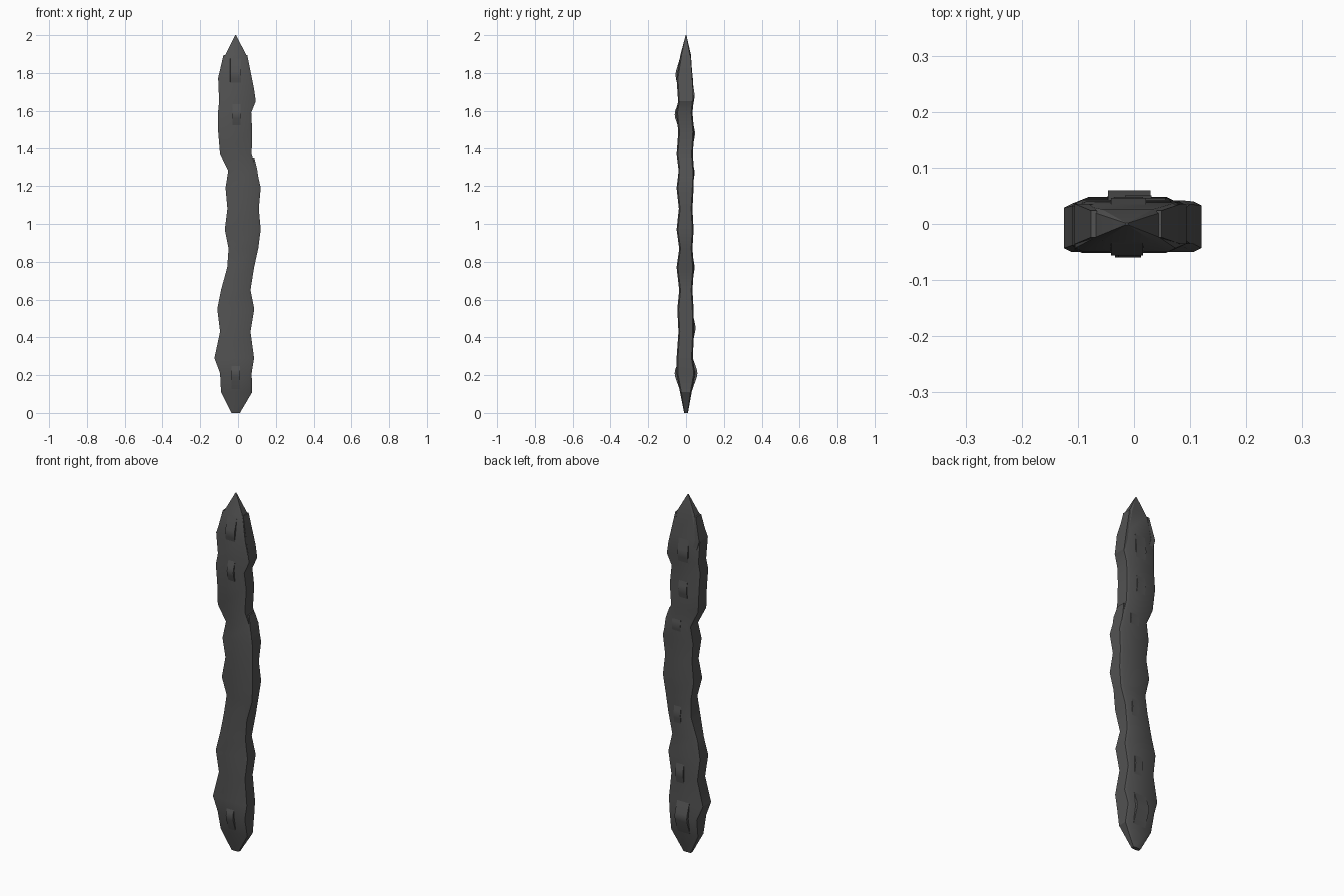
import bpy, bmesh

stone = bpy.data.materials.new("dark stone grey")
stone.diffuse_color = (0.085, 0.085, 0.085, 1)

def finish(name, bm):
    bmesh.ops.recalc_face_normals(bm, faces=bm.faces)
    me = bpy.data.meshes.new(name)
    bm.to_mesh(me)
    bm.free()
    me.materials.append(stone)
    ob = bpy.data.objects.new(name, me)
    bpy.context.collection.objects.link(ob)
    bpy.ops.object.select_all(action='DESELECT')
    ob.select_set(True)
    bpy.context.view_layer.objects.active = ob
    bpy.ops.object.shade_smooth_by_angle(angle=0.5)
    return ob

def loft(name, rings):
    bm = bmesh.new()
    vs = [[bm.verts.new(p) for p in r] for r in rings]
    n = len(vs[0])
    for a, b in zip(vs, vs[1:]):
        for i in range(n):
            j = (i + 1) % n
            bm.faces.new((a[i], a[j], b[j], b[i]))
    bm.faces.new(vs[0][::-1])
    bm.faces.new(vs[-1])
    return finish(name, bm)

# Wavy chipped blade: height, left, right, front, back
sections = [
    (0.00, -.035, .010, -.010, .010), (0.11, -.090, .075, -.032, .030),
    (0.21, -.095, .072, -.050, .048), (0.29, -.125, .085, -.050, .036),
    (0.43, -.095, .066, -.040, .042), (0.55, -.110, .086, -.046, .040),
    (0.65, -.090, .066, -.036, .034), (0.77, -.057, .085, -.050, .042),
    (0.87, -.050, .107, -.036, .034), (0.97, -.070, .120, -.050, .040),
    (1.08, -.056, .110, -.038, .034), (1.19, -.066, .120, -.050, .040),
    (1.28, -.052, .100, -.039, .042), (1.37, -.095, .072, -.050, .036),
    (1.49, -.105, .075, -.041, .043), (1.59, -.106, .070, -.052, .034),
    (1.65, -.100, .094, -.042, .040), (1.77, -.105, .074, -.050, .034),
    (1.895, -.068, .044, -.030, .026), (2.00, -.015, -.011, -.002, .002)]

def ring(z, l, r, f, b):
    cx, cy = min(.014, (r - l) * .1), min(.007, (b - f) * .12)
    return [(l + cx, f, z), (r - cx, f, z), (r, f + cy, z), (r, b - cy, z),
            (r - cx, b, z), (l + cx, b, z), (l, b - cy, z), (l, f + cy, z)]

loft("blade_body", [ring(*s) for s in sections])

# Raised slim facets: name, left, right, bottom, peak height, top, peak y
facets = [
    ("front_low", -.038, .014, .11, .21, .30, -.060),
    ("front_high", -.032, .016, 1.48, 1.58, 1.68, -.060),
    ("front_top", -.045, .020, 1.66, 1.79, 1.89, -.056),
    ("back_low", -.050, .033, .11, .21, .31, .060),
    ("back_lower_mid", -.020, .035, .34, .45, .55, .051),
    ("back_mid", .000, .050, .66, .77, .87, .046),
    ("back_upper_mid", .000, .060, 1.17, 1.27, 1.36, .046),
    ("back_high", -.040, .020, 1.38, 1.48, 1.58, .048),
    ("back_top", -.045, .025, 1.58, 1.68, 1.80, .046)]
for name, l, r, z0, z1, z2, y in facets:
    s = 1 if y > 0 else -1
    def bar(z, depth):
        return [(l, s * .01, z), (r, s * .01, z), (r - .004, depth, z), (l + .004, depth, z)]
    end = s * .029
    loft(name + "_facet", [bar(z0, end), bar(z1 - .02, y - s * .003), bar(z1, y),
                           bar(z1 + .02, y - s * .003), bar(z2, end)])

# Thin chipped flakes along the edges: x offset pairs at bottom, peak, top
flakes = [
    ("upper_left_flake", (-.085, -.060), (-.106, -.080), (-.077, -.066), 1.70, 1.77, 1.895),
    ("upper_right_flake", (.070, .094), (.058, .084), (.040, .049), 1.65, 1.72, 1.895),
    ("middle_right_flake", (.090, .108), (.080, .101), (.070, .086), 1.24, 1.29, 1.35)]
for name, a, b, c, z0, z1, z2 in flakes:
    loft(name, [[(x0, -h, z), (x1, -h, z), (x1, h, z), (x0, h, z)]
                for (x0, x1), z, h in ((a, z0, .036), (b, z1, .036), (c, z2, .024))])
